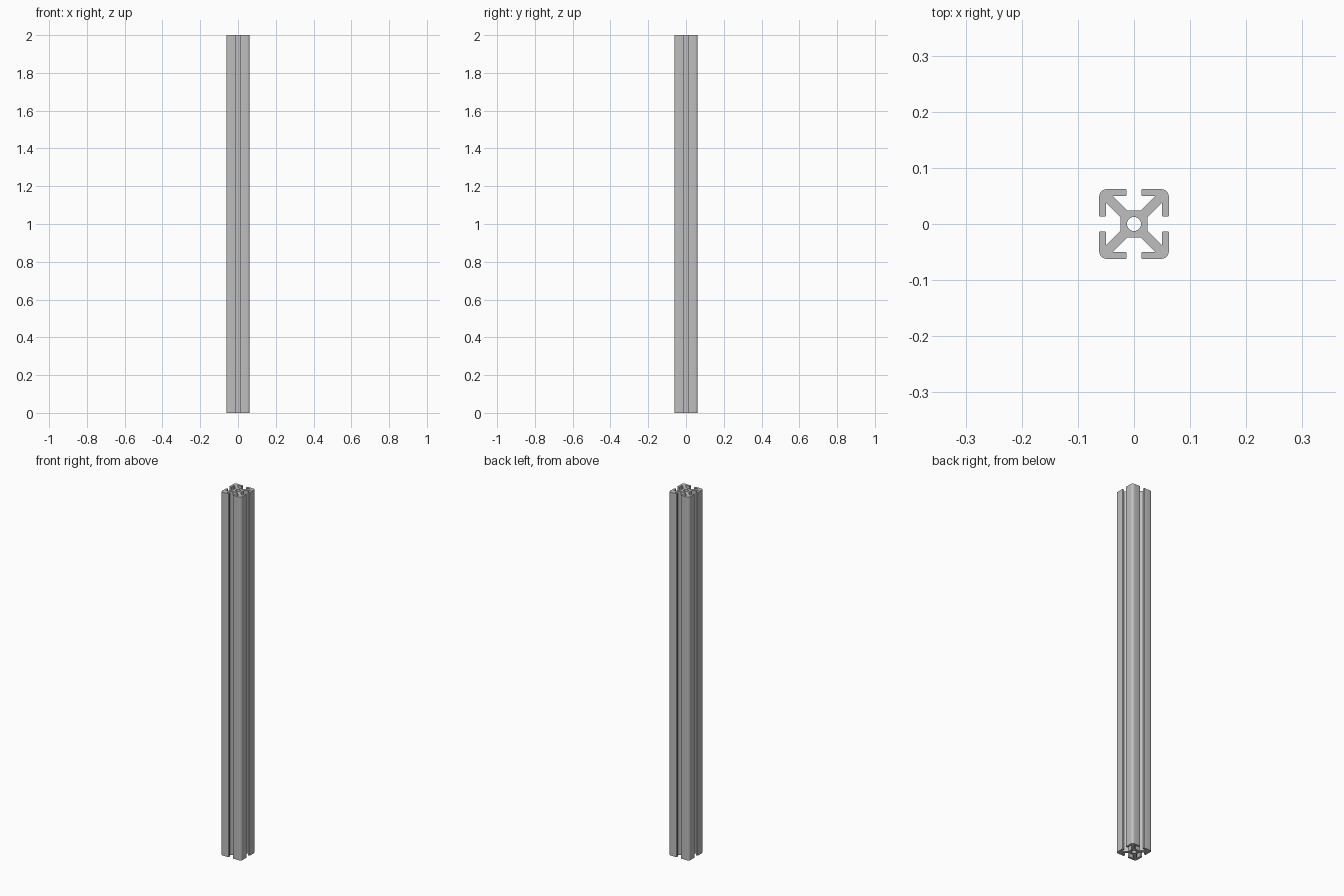
import bpy
import bmesh
from math import cos, sin, radians

cube = bpy.data.objects.get("Cube")
if cube:
    bpy.data.objects.remove(cube)

HALF = 0.062      # half width of the section
LIP = 0.05        # inner face of the slot lips
SLOT = 0.013      # half width of the slot opening
CORE = 0.0245     # half width of the central core
NECK = 0.0125     # where each diagonal web meets the core
HOLE = 0.0125     # radius of the central bore
CORNER = 0.013    # outer corner radius
SOFT = 0.002      # rounding of the lip ends
HEIGHT = 2.0


def arc(cx, cy, r, start, end, steps):
    angles = [radians(start + (end - start) * i / steps) for i in range(steps + 1)]
    return [(cx + r * cos(a), cy + r * sin(a)) for a in angles]


# Half of one corner arm, mirrored over the diagonal
half = [(CORE, NECK), (LIP, LIP - CORE + NECK)]
half += arc(LIP + SOFT, SLOT + SOFT, SOFT, 180, 270, 4)
half += arc(HALF - SOFT, SLOT + SOFT, SOFT, 270, 360, 4)
half += arc(HALF - CORNER, HALF - CORNER, CORNER, 0, 45, 4)
arm = half + [(y, x) for x, y in reversed(half[:-1])]

# Four arms around the axis
outline = []
for turn in range(4):
    outline += arm
    arm = [(-y, x) for x, y in arm]
bore = arc(0, 0, HOLE, 0, 360, 32)[:-1]

# Filled section with a hole, extruded along the length
curve = bpy.data.curves.new("section", "CURVE")
curve.dimensions = "2D"
curve.fill_mode = "BOTH"
curve.extrude = HEIGHT / 2
for ring in (outline, bore):
    spline = curve.splines.new("POLY")
    spline.points.add(len(ring) - 1)
    for point, (x, y) in zip(spline.points, ring):
        point.co = (x, y, 0, 1)
    spline.use_cyclic_u = True

rail = bpy.data.objects.new("slotted_rail", curve)
bpy.context.collection.objects.link(rail)
bpy.ops.object.select_all(action="DESELECT")
rail.select_set(True)
bpy.context.view_layer.objects.active = rail
bpy.ops.object.convert(target="MESH")
rail = bpy.context.object

# Weld the caps to the walls and stand the rail on the ground
bm = bmesh.new()
bm.from_mesh(rail.data)
bmesh.ops.remove_doubles(bm, verts=bm.verts, dist=0.00005)
bmesh.ops.translate(bm, verts=bm.verts, vec=(0, 0, HEIGHT / 2))
bmesh.ops.recalc_face_normals(bm, faces=bm.faces)
bm.to_mesh(rail.data)
bm.free()

# Aluminium grey
grey = bpy.data.materials.new("aluminium_grey")
grey.use_nodes = True
colour = (0.52, 0.52, 0.52, 1)
grey.diffuse_color = colour
grey.node_tree.nodes["Principled BSDF"].inputs["Base Color"].default_value = colour
rail.data.materials.clear()
rail.data.materials.append(grey)
bpy.ops.object.shade_smooth_by_angle(angle=radians(30))
